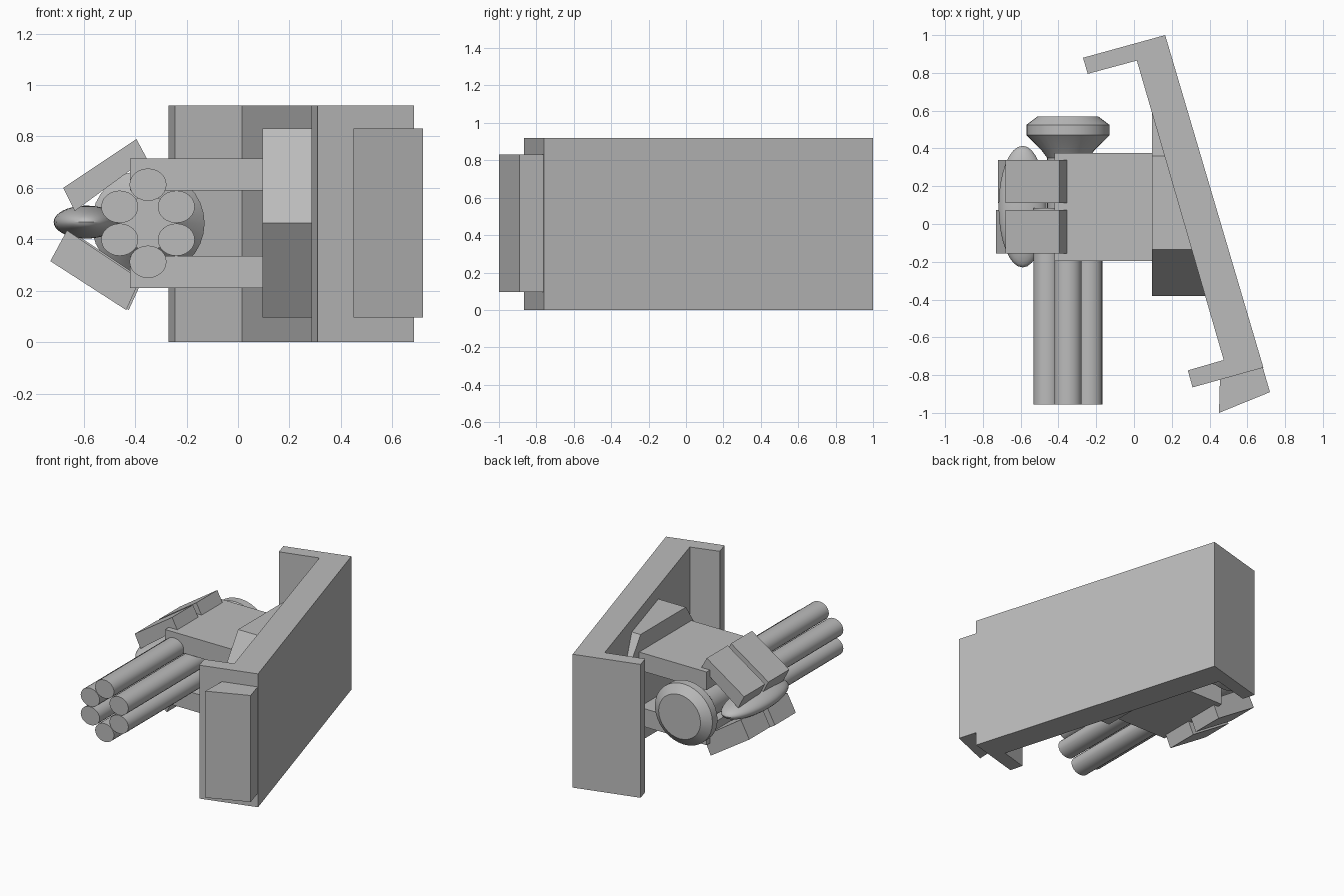
import bpy, bmesh, math
from mathutils import Matrix, Vector

cube = bpy.data.objects.get("Cube")
if cube:
    bpy.data.objects.remove(cube, do_unlink=True)

grey = bpy.data.materials.new("plain_grey")
grey.use_nodes = True
GREY = (0.5, 0.5, 0.5, 1)
grey.diffuse_color = GREY
grey.node_tree.nodes["Principled BSDF"].inputs["Base Color"].default_value = GREY


def finish(name, bm, smooth=False):
    bmesh.ops.recalc_face_normals(bm, faces=bm.faces)
    mesh = bpy.data.meshes.new(name)
    bm.to_mesh(mesh)
    bm.free()
    mesh.materials.append(grey)
    obj = bpy.data.objects.new(name, mesh)
    bpy.context.collection.objects.link(obj)
    if smooth:
        bpy.ops.object.select_all(action='DESELECT')
        obj.select_set(True)
        bpy.context.view_layer.objects.active = obj
        bpy.ops.object.shade_smooth_by_angle(angle=math.radians(35))
    return obj


def prism(name, outline, axis, low, high):
    """Extrude a flat outline along the given axis (0 x, 1 y, 2 z)."""
    bm = bmesh.new()

    def point(p, depth):
        co = list(p)
        co.insert(axis, depth)
        return co
    face = bm.faces.new([bm.verts.new(point(p, low)) for p in outline])
    new = bmesh.ops.extrude_face_region(bm, geom=[face])["geom"]
    for v in new:
        if isinstance(v, bmesh.types.BMVert):
            v.co[axis] = high
    return finish(name, bm)


def lathe(name, profile, center, scale_z=1.0, steps=32):
    """Spin (radius, y) points about a line along y."""
    bm = bmesh.new()
    verts = [bm.verts.new((r, y, 0)) for r, y in profile]
    edges = [bm.edges.new(pair) for pair in zip(verts, verts[1:])]
    bmesh.ops.spin(bm, geom=verts + edges, cent=(0, 0, 0), axis=(0, 1, 0),
                   angle=math.tau, steps=steps)
    bmesh.ops.remove_doubles(bm, verts=bm.verts, dist=1e-4)
    for v in bm.verts:
        v.co = Vector((v.co.x + center[0], v.co.y, v.co.z * scale_z + center[1]))
    return finish(name, bm, smooth=True)


# Slanted shield wall with a return lip at each end
prism("shield", [(0.165, 1.0), (-0.27, 0.88), (-0.245, 0.795), (0.015, 0.865),
                 (0.475, -0.72), (0.285, -0.775), (0.31, -0.865), (0.685, -0.76)],
      2, 0, 0.92)
prism("shield_front_tab", [(0.455, -0.82), (0.45, -1.0), (0.72, -0.89), (0.682, -0.76)],
      2, 0.095, 0.83)

# Six-sided mount, its outer end sheared to sit inside the shield wall
mount = prism("shield_mount", [(-0.38, 0.4625), (-0.135, 0.83), (0.36, 0.83),
                               (0.605, 0.4625), (0.36, 0.095), (-0.135, 0.095)],
              0, 0.095, 1)
for v in mount.data.vertices:
    if v.co.x > 0.5:
        v.co.x = 0.31 - 0.29 * v.co.y

# Two plates of the fork
for name, z in (("upper_plate", 0.59), ("lower_plate", 0.21)):
    prism(name, [(-0.42, -0.195), (0.1, -0.195), (0.1, 0.375), (-0.42, 0.375)],
          2, z, z + 0.125)

# Tilted grip blocks, two above and two below
upper = [(-0.68, 0.60), (-0.395, 0.79), (-0.355, 0.715), (-0.635, 0.51)]
lower = [(-0.73, 0.315), (-0.435, 0.125), (-0.38, 0.245), (-0.665, 0.435)]
for place, y in (("front", -0.155), ("rear", 0.11)):
    prism("upper_grip_" + place, upper, 1, y, y + 0.228)
    shift = 0.0 if place == "front" else 0.01
    prism("lower_grip_" + place, [(x + shift, z) for x, z in lower], 1, y, y + 0.228)

# Rounded side grip
bm = bmesh.new()
bmesh.ops.create_uvsphere(bm, u_segments=32, v_segments=20, radius=1)
bmesh.ops.transform(bm, verts=bm.verts, matrix=Matrix.Translation((-0.59, 0.092, 0.467))
                    @ Matrix.Diagonal((0.127, 0.322, 0.064, 1)))
finish("side_grip", bm, smooth=True)

# Ring of six barrels
hub = (-0.35, 0.4625)
for i, (dx, dz) in enumerate([(0, 0.15), (0.11, 0.064), (0.11, -0.064),
                              (0, -0.15), (-0.11, -0.064), (-0.11, 0.064)]):
    lathe("barrel_%d" % (i + 1), [(0, -0.955), (0.072, -0.955), (0.072, 0.085), (0, 0.085)],
          (hub[0] + dx, hub[1] + dz), 0.875, 24)

# Rear drum with its neck
lathe("rear_drum", [(0, 0.05), (0.11, 0.05), (0.11, 0.35), (0.14, 0.39), (0.22, 0.47),
                    (0.22, 0.525), (0.16, 0.57), (0, 0.57)], hub, 0.95)
